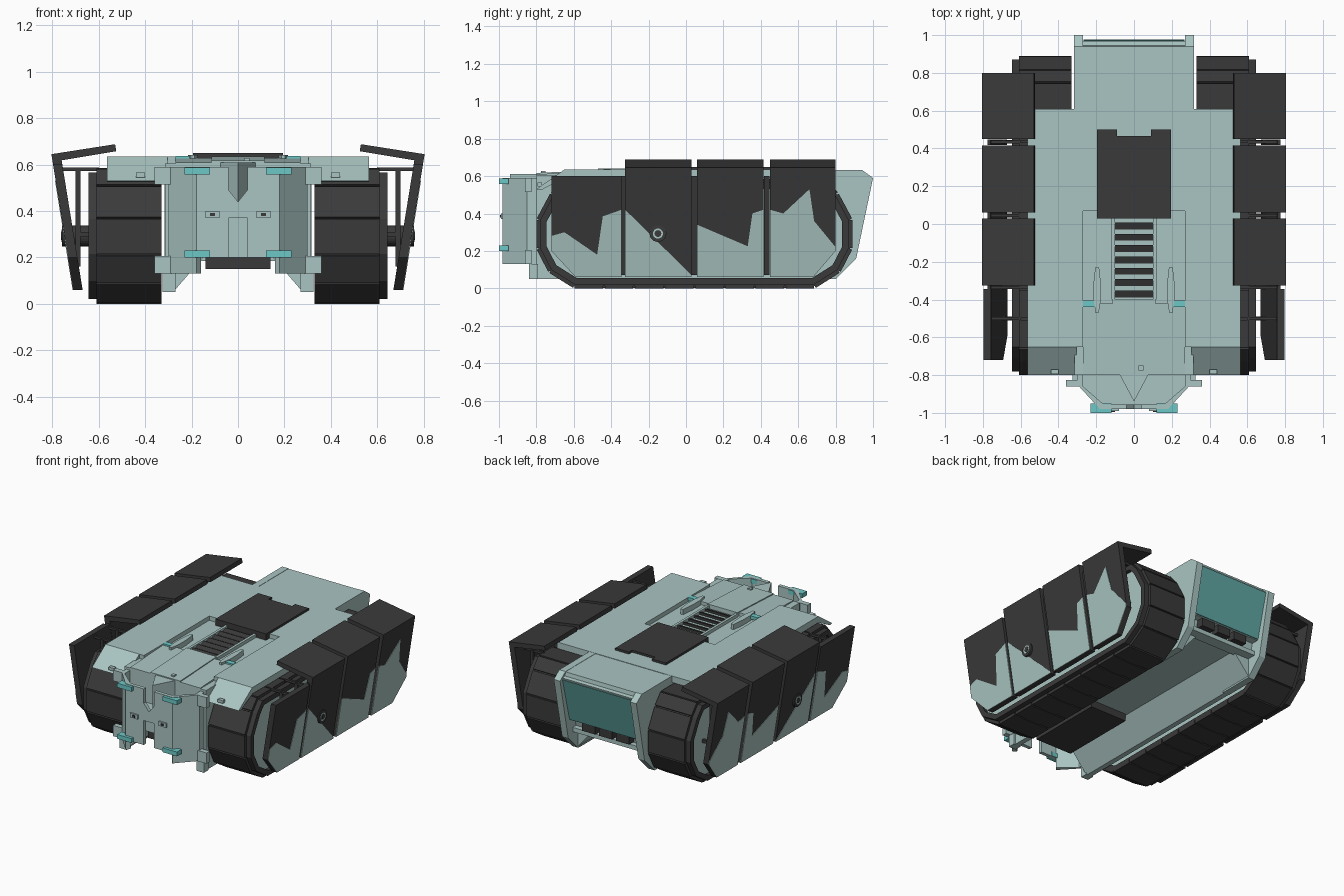
import bpy, bmesh, math
from mathutils import Vector

if "Cube" in bpy.data.objects:
    bpy.data.objects.remove(bpy.data.objects["Cube"])


def material(name, rgb):
    m = bpy.data.materials.new(name)
    m.diffuse_color = (*rgb, 1)
    m.use_nodes = True
    m.node_tree.nodes["Principled BSDF"].inputs["Base Color"].default_value = m.diffuse_color
    return m


TEAL = material("pale_teal", (0.40, 0.56, 0.54))
DARK = material("charcoal", (0.042, 0.042, 0.042))
CYAN = material("cyan", (0.15, 0.58, 0.57))
REAR = material("deep_teal", (0.12, 0.40, 0.38))


def finish(bm, name, mat, mirror):
    bmesh.ops.recalc_face_normals(bm, faces=bm.faces)
    me = bpy.data.meshes.new(name)
    bm.to_mesh(me)
    bm.free()
    me.materials.append(mat)
    ob = bpy.data.objects.new(name, me)
    bpy.context.collection.objects.link(ob)
    if mirror:
        ob.modifiers.new("mirror", "MIRROR").use_mirror_merge = False
    return ob


def build(name, parts, mat=TEAL, mirror=False, lean=0.0):
    """Join prisms (profile, axis, start, end); lean shears x with height."""
    bm = bmesh.new()
    place = {"x": lambda p, t: (t + lean * (p[1] - 0.06), p[0], p[1]),
             "y": lambda p, t: (p[0], t, p[1]),
             "z": lambda p, t: (p[0], p[1], t)}
    for pts, axis, a, b in parts:
        lo = [bm.verts.new(place[axis](p, a)) for p in pts]
        hi = [bm.verts.new(place[axis](p, b)) for p in pts]
        bm.faces.new(lo)
        bm.faces.new(hi[::-1])
        for i in range(len(pts)):
            j = (i + 1) % len(pts)
            bm.faces.new((lo[i], lo[j], hi[j], hi[i]))
    return finish(bm, name, mat, mirror)


def box(x0, x1, y0, y1, z0, z1):
    return [(x0, y0), (x1, y0), (x1, y1), (x0, y1)], "z", z0, z1


def sym(half):
    return half + [(-x, v) for x, v in reversed(half)]


def inset(pts, d):
    out = []
    for i, p in enumerate(pts):
        p, q, r = Vector(pts[i - 1]), Vector(p), Vector(pts[(i + 1) % len(pts)])
        u, v = (q - p).normalized(), (r - q).normalized()
        n, m = Vector((-u.y, u.x)), Vector((-v.y, v.x))
        out.append(tuple(q + (n + m) * d / (1 + n.dot(m))))
    return out


def ring(name, outer, inner, x0, x1, mat):
    bm = bmesh.new()
    loops = [[bm.verts.new((x, *p)) for p in pts]
             for x, pts in ((x0, outer), (x1, outer), (x1, inner), (x0, inner))]
    n = len(outer)
    for k in range(4):
        a, b = loops[k], loops[(k + 1) % 4]
        for i in range(n):
            j = (i + 1) % n
            bm.faces.new((a[i], a[j], b[j], b[i]))
    return finish(bm, name, mat, True)


def cylinder(name, r, x0, x1, y, z, mat):
    pts = [(y + r * math.cos(i * math.pi / 12), z + r * math.sin(i * math.pi / 12)) for i in range(24)]
    return build(name, [(pts, "x", x0, x1)], mat, True)


# Tracks: belt, interlocking shoes, side rail and inner body
front = [(-0.66, 0.585), (-0.725, 0.51), (-0.80, 0.37), (-0.80, 0.21), (-0.735, 0.085), (-0.60, 0.0)]
path = front + [(0.09 - y, z) for y, z in reversed(front)]
ring("track_belt", inset(path, 0.012), inset(path, 0.045), 0.335, 0.605, DARK)
shoes = []
for i, p in enumerate(path):
    p, q = Vector(p), Vector(path[(i + 1) % len(path)])
    u = (q - p).normalized()
    n = Vector((-u.y, u.x))
    count = max(1, round((q - p).length / 0.16))
    step = (q - p).length / count

    def slab(t0, t1, d0, d1):
        return [tuple(p + u * t + n * d) for t, d in ((t0, d0), (t1, d0), (t1, d1), (t0, d1))]

    for k in range(count):
        t = k * step
        shoes.append((slab(t + 0.005, t + step - 0.005, 0, 0.03), "x", 0.33, 0.61))
        if k < count - 1:
            shoes.append((slab(t + step - 0.02, t + step + 0.02, 0.003, 0.03), "x", 0.41, 0.53))
build("track_shoes", shoes, DARK, True)
ring("track_side_rail", inset(path, 0.02), inset(path, 0.055), 0.60, 0.645, DARK)
build("track_inner_body", [(inset(path, 0.04), "x", 0.35, 0.62)], TEAL, True)

# Side skirts with angular two-tone pattern
panels = [
    (-0.72, -0.345, 0.60, [(-0.72, 0.28), (-0.65, 0.30), (-0.475, 0.18), (-0.445, 0.385), (-0.345, 0.42)]),
    (-0.325, 0.03, 0.645, [(-0.325, 0.42), (0.03, 0.07)]),
    (0.06, 0.415, 0.645, [(0.06, 0.34), (0.33, 0.225), (0.355, 0.40), (0.415, 0.42)]),
    (0.45, 0.80, 0.645, [(0.45, 0.42), (0.52, 0.40), (0.66, 0.53), (0.685, 0.36), (0.80, 0.22)]),
]
LEAN = 0.162
for k, (y0, y1, top, zig) in enumerate(panels):
    low = [(y1, 0.06), (y0, 0.06)]
    if k == 0:
        low = [(y1, 0.06), (-0.59, 0.06), (y0, 0.20)]
    if k == 3:
        low = [(y1, 0.20), (0.68, 0.06), (y0, 0.06)]
    build(f"skirt_panel_{k + 1}", [([(y0, top), (y1, top)] + low, "x", 0.67, 0.71)], DARK, True, LEAN)
    build(f"skirt_pattern_{k + 1}", [(zig + low, "x", 0.709, 0.713)], TEAL, True, LEAN)
    if k:
        flap = [(0.805, 0.645), (0.53, 0.688), (0.525, 0.658), (0.77, 0.617), (0.80, 0.617)]
        build(f"skirt_top_flap_{k + 1}", [(flap, "y", y0, y1)], DARK, True)

# Skirt brackets and hub
brackets = []
for y in (-0.5, -0.335, 0.045, 0.435, 0.70):
    brackets += [box(0.60, 0.765, y - 0.008, y + 0.008, 0.572, 0.588),
                 box(0.68, 0.70, y - 0.012, y + 0.012, 0.16, 0.58),
                 box(0.62, 0.70, y - 0.01, y + 0.01, 0.29, 0.31)]
build("skirt_brackets", brackets, DARK, True)
build("skirt_joint_bars", [([(y - 0.015, 0.07), (y + 0.015, 0.07), (y + 0.015, 0.60), (y - 0.015, 0.60)],
                            "x", 0.672, 0.688) for y in (-0.335, 0.045, 0.432)], DARK, True, LEAN)
cylinder("hub", 0.045, 0.60, 0.758, -0.15, 0.293, DARK)
cylinder("hub_ring", 0.027, 0.70, 0.761, -0.15, 0.293, TEAL)
cylinder("hub_core", 0.018, 0.70, 0.763, -0.15, 0.293, DARK)

# Hull: channelled body, U-shaped deck, fenders
section = sym([(0.315, 0.605), (0.315, 0.05), (0.28, 0.05), (0.15, 0.20)])
build("hull_body", [(section, "y", -0.80, 0.80)])
deck = sym([(0.565, 0.61), (0.565, -0.65), (0.27, -0.65), (0.27, 0.07)])
build("deck", [(deck, "z", 0.59, 0.635)])
build("front_fender", [([(-0.65, 0.635), (-0.65, 0.59), (-0.775, 0.525), (-0.80, 0.53)], "x", 0.305, 0.565),
                       box(0.40, 0.44, -0.795, -0.77, 0.545, 0.565)], TEAL, True)
build("front_deck", [([(-0.42, 0.60), (-0.42, 0.628), (-0.80, 0.61), (-0.80, 0.60)], "x", -0.27, 0.27),
                     ([(-0.40, 0.60), (-0.40, 0.635), (-0.80, 0.617), (-0.80, 0.60)], "x", -0.115, 0.115),
                     box(0.025, 0.05, -0.775, -0.75, 0.61, 0.628)])

# Rear: side cheeks, sloped plate, exhaust blocks
build("rear_cheek", [([(0.55, 0.634), (0.94, 0.634), (1.0, 0.59), (0.91, 0.16), (0.80, 0.05), (0.55, 0.05)],
                      "x", 0.27, 0.318)], TEAL, True)
build("rear_block", [([(0.55, 0.632), (0.94, 0.632), (0.945, 0.605), (0.97, 0.60), (0.89, 0.28), (0.84, 0.28),
                       (0.82, 0.20), (0.55, 0.20)], "x", -0.27, 0.27)])
build("rear_plate", [([(0.971, 0.59), (0.976, 0.59), (0.898, 0.285), (0.885, 0.285)], "x", -0.268, 0.268)], REAR)
build("exhaust_blocks", [box(x - 0.05, x + 0.05, 0.80, 0.885, 0.225, 0.28) for x in (-0.13, 0, 0.13)], DARK)
build("rear_lower_lip", [box(-0.27, 0.27, 0.78, 0.86, 0.185, 0.215)])

# Engine hatch, vent grille and deck levers
hatch = sym([(0.195, 0.03), (0.195, 0.50), (0.09, 0.50), (0.09, 0.465)])
build("engine_hatch", [(hatch, "z", 0.60, 0.65)], DARK)
build("grille_slats", [([(y - 0.018, 0.60), (y + 0.018, 0.60), (y + 0.018, 0.622), (y - 0.018, 0.61)],
                        "x", -0.10, 0.10) for y in [-0.01 - 0.06 * i for i in range(7)]], DARK)
build("grille_frame", [box(0.10, 0.118, -0.40, 0.03, 0.60, 0.628)], TEAL, True)
lever = [(0.185, -0.23), (0.205, -0.23), (0.215, -0.32), (0.215, -0.40), (0.203, -0.47), (0.187, -0.47),
         (0.175, -0.40), (0.175, -0.32)]
build("deck_lever", [(lever, "z", 0.60, 0.642)], TEAL, True)
build("deck_latch", [box(0.21, 0.27, -0.44, -0.405, 0.615, 0.638)], CYAN, True)

# Nose: notched front plate, angled flanks, beak, tabs and clamps
plate = sym([(0.04, 0.20), (0.18, 0.20), (0.18, 0.59), (0.04, 0.59), (0.04, 0.49), (0.002, 0.44)])
half_plate = [(0.0, 0.37), (0.04, 0.37), (0.04, 0.20), (0.18, 0.20), (0.18, 0.59), (0.04, 0.59),
              (0.04, 0.49), (0.0, 0.44)]
build("nose_plate", [(half_plate, "y", -0.98, -0.955)], TEAL, True)
flank = [(0.18, -0.98), (0.30, -0.85), (0.30, -0.80), (0.27, -0.80), (0.27, -0.86), (0.16, -0.955)]
build("nose_flank", [(flank, "z", 0.13, 0.59)], TEAL, True)
build("nose_floor", [(sym([(0.28, -0.79), (0.275, -0.86), (0.165, -0.956)]), "z", 0.375, 0.40)])
build("nose_beak", [([(-0.08, -0.79), (0, -0.94), (0.08, -0.79)], "z", 0.43, 0.61)])
build("nose_tabs", [box(0.28, 0.36, -0.86, -0.825, z, z + 0.075) for z in (0.13, 0.515)], TEAL, True)
build("nose_clamps", [box(0.12, 0.23, -1.0, -0.95, z, z + 0.03) for z in (0.20, 0.557)], CYAN, True)
build("nose_lugs", [box(0.08, 0.14, -0.99, -0.97, 0.37, 0.40)], TEAL, True)
build("nose_lug_pins", [box(0.10, 0.12, -0.995, -0.98, 0.378, 0.392)], DARK, True)
build("nose_feet", [box(0.27, 0.325, -0.84, -0.79, 0.05, 0.13)], TEAL, True)
build("belly_plate", [box(-0.14, 0.14, -0.79, -0.25, 0.15, 0.21)], DARK)
